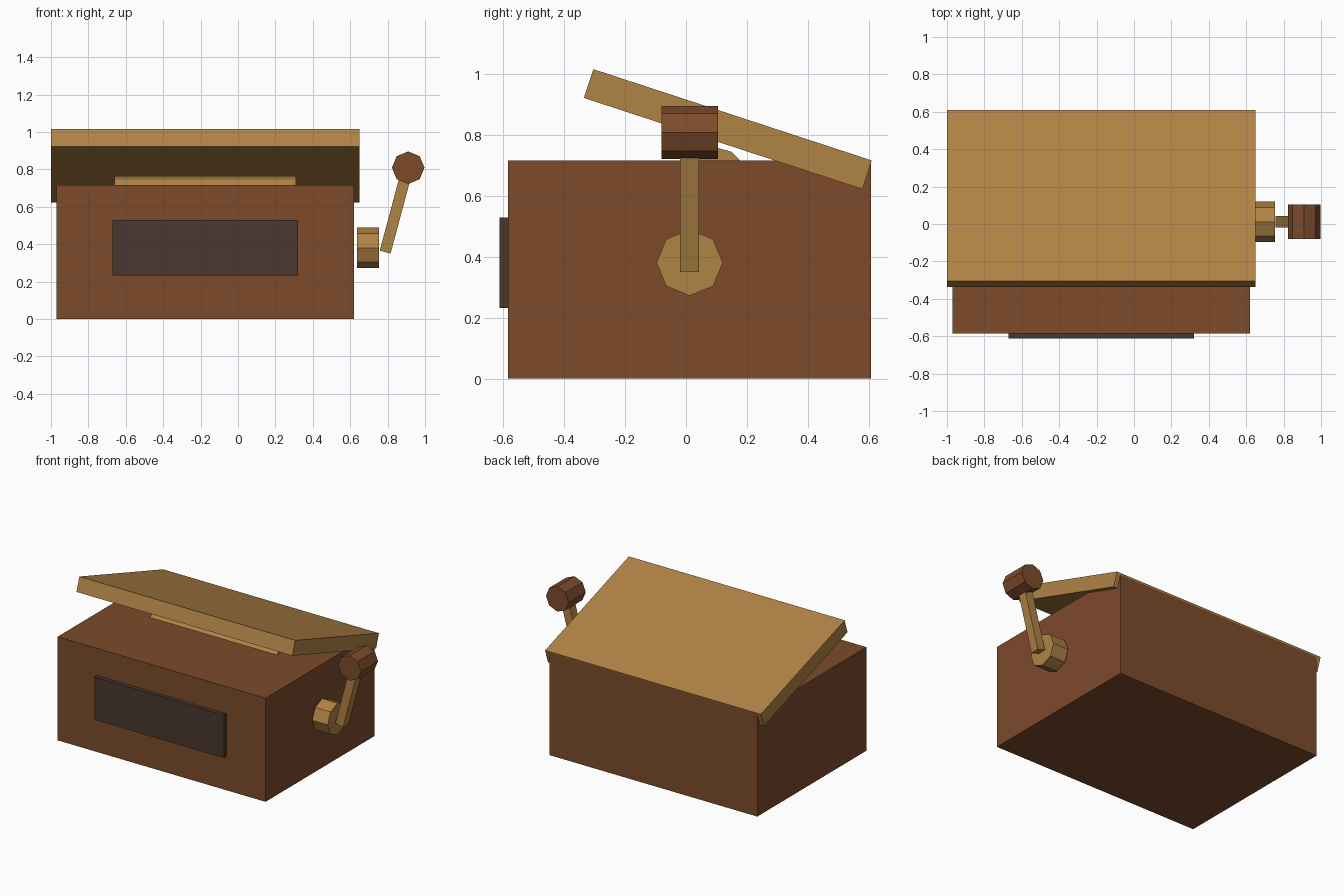
import bpy, bmesh
from math import radians
from mathutils import Matrix, Euler

if "Cube" in bpy.data.objects:
    bpy.data.objects.remove(bpy.data.objects["Cube"])


def material(name, rgb):
    m = bpy.data.materials.new(name)
    m.diffuse_color = (*rgb, 1)
    m.use_nodes = True
    m.node_tree.nodes["Principled BSDF"].inputs["Base Color"].default_value = m.diffuse_color
    return m


BROWN = material("brown_wood", (0.205, 0.070, 0.024))
TAN = material("tan_wood", (0.434, 0.227, 0.060))
DARK = material("dark_panel", (0.067, 0.038, 0.028))


def finish(name, bm, centre, rot, mat):
    mesh = bpy.data.meshes.new(name)
    bm.to_mesh(mesh)
    bm.free()
    mesh.materials.append(mat)
    ob = bpy.data.objects.new(name, mesh)
    ob.location = centre
    ob.rotation_euler = Euler([radians(a) for a in rot])
    bpy.context.collection.objects.link(ob)
    return ob


def box(name, centre, size, mat, rot=(0, 0, 0)):
    bm = bmesh.new()
    bmesh.ops.create_cube(bm, size=1, matrix=Matrix.Diagonal((*size, 1)))
    return finish(name, bm, centre, rot, mat)


def cylinder(name, centre, radius, length, sides, mat, rot):
    bm = bmesh.new()
    bmesh.ops.create_cone(bm, cap_ends=True, segments=sides,
                          radius1=radius, radius2=radius, depth=length)
    return finish(name, bm, centre, rot, mat)


ALONG_X, ALONG_Y = (0, 90, 0), (90, 0, 0)

# Case with front panel
box("case", (-0.175, 0.011, 0.358), (1.59, 1.192, 0.716), BROWN)
box("front_panel", (-0.175, -0.595, 0.381), (0.99, 0.034, 0.297), DARK)

# Propped-open lid
box("lid", (-0.175, 0.1375, 0.8195), (1.65, 0.963, 0.0995), TAN, (-18.15, 0, 0))

# Drum rising through the case top
cylinder("drum", (-0.175, 0.08, 0.624), 0.14, 0.97, 12, TAN, ALONG_X)

# Crank: hub, leaning arm and grip
cylinder("crank_hub", (0.694, 0.012, 0.381), 0.109, 0.118, 8, TAN, ALONG_X)
box("crank_arm", (0.845, 0.012, 0.575), (0.06, 0.062, 0.45), TAN, (0, 15, 0))
cylinder("crank_grip", (0.91, 0.012, 0.809), 0.087, 0.186, 8, BROWN, ALONG_Y)
